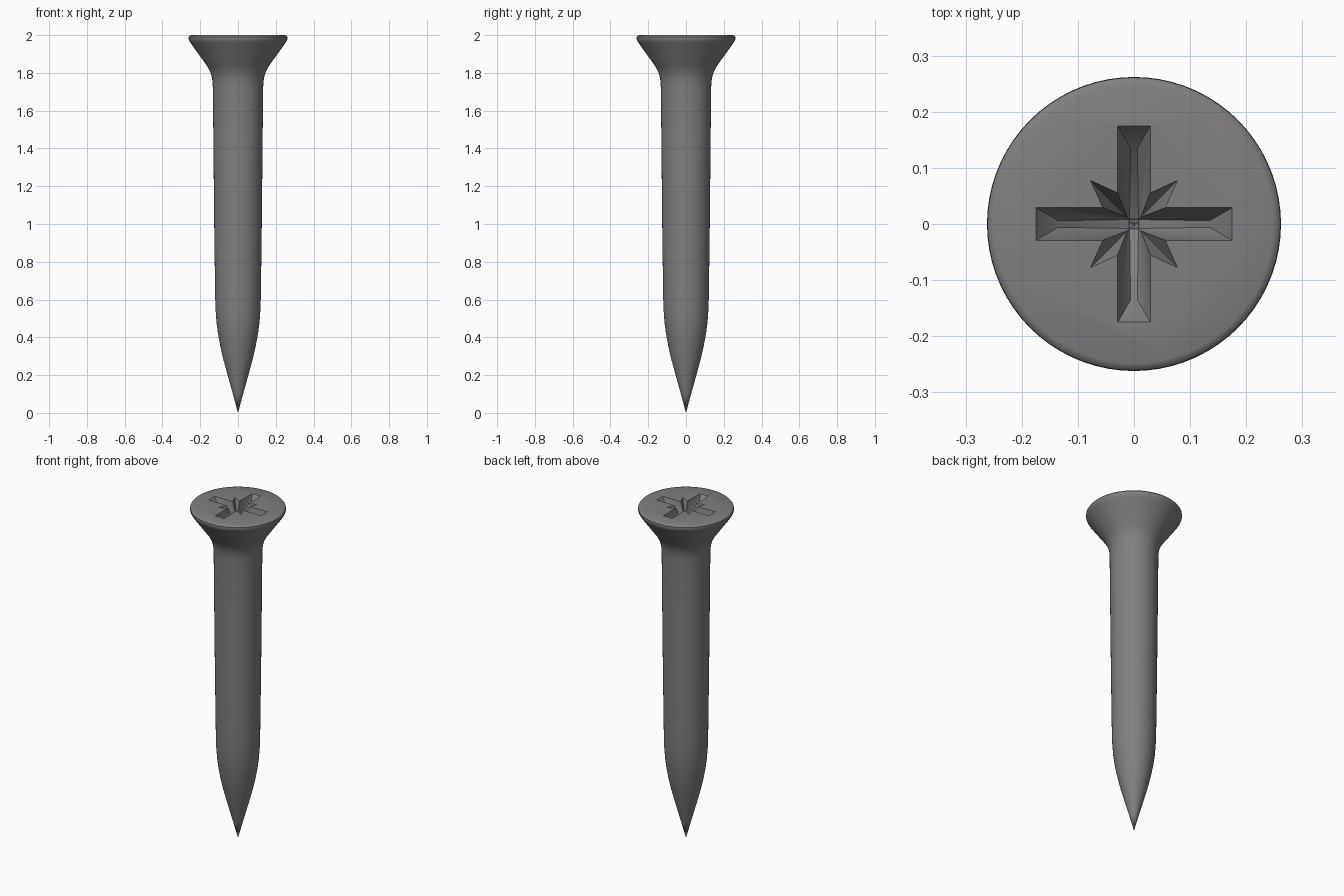
import bpy, bmesh, math
from mathutils import Vector, Matrix

if "Cube" in bpy.data.objects:
    bpy.data.objects.remove(bpy.data.objects["Cube"])

steel = bpy.data.materials.new("dark_grey_steel")
steel.diffuse_color = (0.22, 0.212, 0.212, 1)
steel.use_nodes = True
steel.node_tree.nodes["Principled BSDF"].inputs["Base Color"].default_value = steel.diffuse_color


def new_object(name, bm):
    bmesh.ops.recalc_face_normals(bm, faces=bm.faces)
    mesh = bpy.data.meshes.new(name)
    bm.to_mesh(mesh)
    bm.free()
    mesh.materials.append(steel)
    ob = bpy.data.objects.new(name, mesh)
    bpy.context.collection.objects.link(ob)
    return ob


def hull_cutter(name, points, angle):
    """Convex cutter from points, turned about the z axis."""
    bm = bmesh.new()
    rot = Matrix.Rotation(angle, 3, 'Z')
    for p in points:
        bm.verts.new(rot @ Vector(p))
    bmesh.ops.convex_hull(bm, input=bm.verts)
    return new_object(name, bm)


# Lathe profile (radius, height): point, tapered shank, countersunk head
profile = [(0, 0), (0.027, 0.1), (0.055, 0.2), (0.082, 0.3), (0.095, 0.36),
           (0.106, 0.42), (0.114, 0.48), (0.119, 0.55), (0.121, 0.62),
           (0.126, 1.0), (0.130, 1.4), (0.133, 1.72), (0.135, 1.755),
           (0.140, 1.785), (0.150, 1.812), (0.164, 1.837), (0.25, 1.957),
           (0.258, 1.97), (0.262, 1.981), (0.261, 1.991), (0.256, 1.997),
           (0.248, 2.0), (0, 2.0)]
SEG = 72
bm = bmesh.new()
rings = []
for r, z in profile:
    n = SEG if r else 1
    rings.append([bm.verts.new((r * math.cos(2 * math.pi * i / SEG),
                                r * math.sin(2 * math.pi * i / SEG), z))
                  for i in range(n)])
for a, b in zip(rings[:-2], rings[1:-1]):
    for i in range(SEG):
        j = (i + 1) % SEG
        if len(a) == 1:
            bm.faces.new((a[0], b[j], b[i]))
        else:
            bm.faces.new((a[i], a[j], b[j], b[i]))
bm.faces.new(rings[-2])                      # flat head top
bm.verts.remove(rings[-1][0])
screw = new_object("screw_body", bm)

# Cross slots: V-shaped, sloping down to the centre
arm = [(sx * 0.175, sy * 0.029, z) for sx in (-1, 1) for sy in (-1, 1)
       for z in (2.0, 2.05)]
arm += [(sx * 0.135, sy * 0.006, 1.945) for sx in (-1, 1) for sy in (-1, 1)]
arm += [(0, sy * 0.008, 1.88) for sy in (-1, 1)]
# Small diagonal star points
spike = [(sx * 0.11, 0, z) for sx in (-1, 1) for z in (2.0, 2.05)]
spike += [(0, sy * 0.041, z) for sy in (-1, 1) for z in (2.0, 2.05)]
spike += [(0, 0, 1.885)]

cutters = []
for k in range(2):
    cutters.append(hull_cutter("slot_cutter", arm, k * math.pi / 2))
    cutters.append(hull_cutter("star_cutter", spike, math.pi / 4 + k * math.pi / 2))

# Cut the recess and apply
bpy.context.view_layer.objects.active = screw
for c in cutters:
    c.hide_render = True
    m = screw.modifiers.new("recess", 'BOOLEAN')
    m.operation = 'DIFFERENCE'
    m.solver = 'EXACT'
    m.object = c
    bpy.ops.object.modifier_apply(modifier=m.name)
for c in cutters:
    bpy.data.objects.remove(c)

bpy.ops.object.select_all(action='DESELECT')
screw.select_set(True)
bpy.ops.object.shade_smooth_by_angle(angle=math.radians(30))
